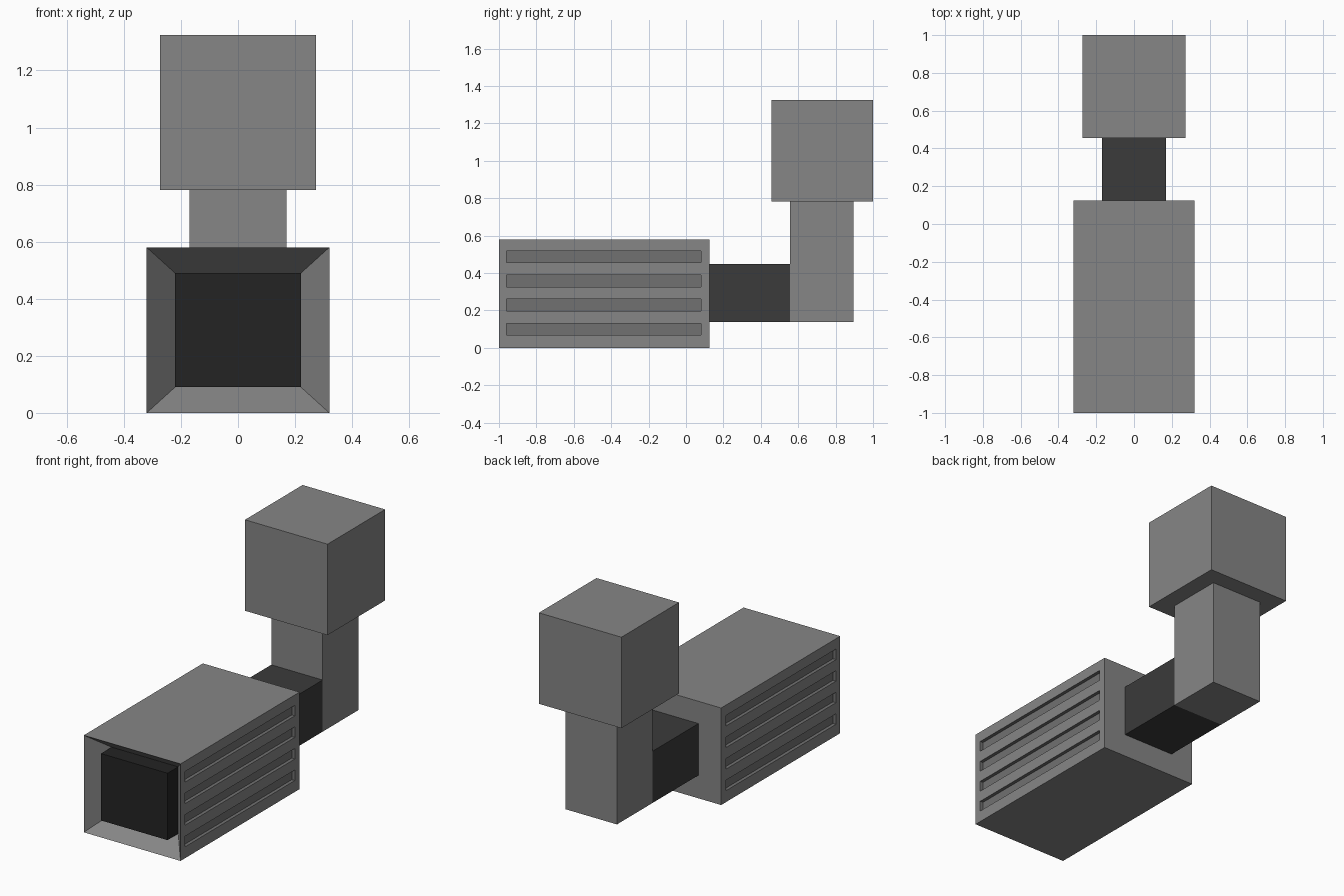
import bpy, bmesh
from mathutils import Matrix, Vector

if "Cube" in bpy.data.objects:
    bpy.data.objects.remove(bpy.data.objects["Cube"])


def grey(name, v):
    mat = bpy.data.materials.new(name)
    mat.diffuse_color = (v, v, v, 1)
    mat.use_nodes = True
    mat.node_tree.nodes["Principled BSDF"].inputs["Base Color"].default_value = mat.diffuse_color
    return mat


mid = grey("mid_grey", 0.238)
slot_grey = grey("slot_grey", 0.165)
dark = grey("dark_grey", 0.043)
black = grey("near_black", 0.0175)


def add_box(bm, lo, hi):
    lo, hi = Vector(lo), Vector(hi)
    mat = Matrix.Translation((lo + hi) / 2) @ Matrix.Diagonal((*(hi - lo), 1))
    bmesh.ops.create_cube(bm, size=1, matrix=mat)


def finish(bm, name, material):
    mesh = bpy.data.meshes.new(name)
    bmesh.ops.recalc_face_normals(bm, faces=bm.faces)
    bm.to_mesh(mesh)
    bm.free()
    obj = bpy.data.objects.new(name, mesh)
    bpy.context.collection.objects.link(obj)
    mesh.materials.append(material)
    return obj


def box(name, lo, hi, material):
    bm = bmesh.new()
    add_box(bm, lo, hi)
    return finish(bm, name, material)


# Main housing with a tapered recess in its front face
bm = bmesh.new()
add_box(bm, (-0.32, -1, 0), (0.32, 0.125, 0.58))
front = min(bm.faces, key=lambda f: f.calc_center_median().y)
inner = bmesh.ops.extrude_discrete_faces(bm, faces=[front])["faces"][0]
for v in inner.verts:
    v.co = (v.co.x * 0.69, -0.88, 0.29 + (v.co.z - 0.29) * 0.69)
housing = finish(bm, "housing", mid)
housing.data.materials.append(slot_grey)

# Four long shallow slots on each side, darker inside
bm = bmesh.new()
for i in range(4):
    z = 0.068 + i * 0.129
    for side in (-1, 1):
        xs = sorted((side * 0.30, side * 0.40))
        add_box(bm, (xs[0], -0.96, z), (xs[1], 0.08, z + 0.063))
cutter = finish(bm, "slot_cutter", slot_grey)
cutter.hide_render = True
cutter.hide_viewport = True
cut = housing.modifiers.new("slots", 'BOOLEAN')
cut.operation = 'DIFFERENCE'
cut.solver = 'EXACT'
cut.material_mode = 'TRANSFER'
cut.object = cutter

# Near-black block filling the recess
box("front_block", (-0.22, -0.98, 0.09), (0.22, -0.87, 0.49), black)

# Rear connector, upright post and cube on top
box("connector", (-0.17, 0.12, 0.138), (0.17, 0.557, 0.447), dark)
box("post", (-0.17, 0.557, 0.138), (0.17, 0.895, 0.785), mid)
box("top_cube", (-0.273, 0.456, 0.781), (0.273, 1.0, 1.325), mid)
